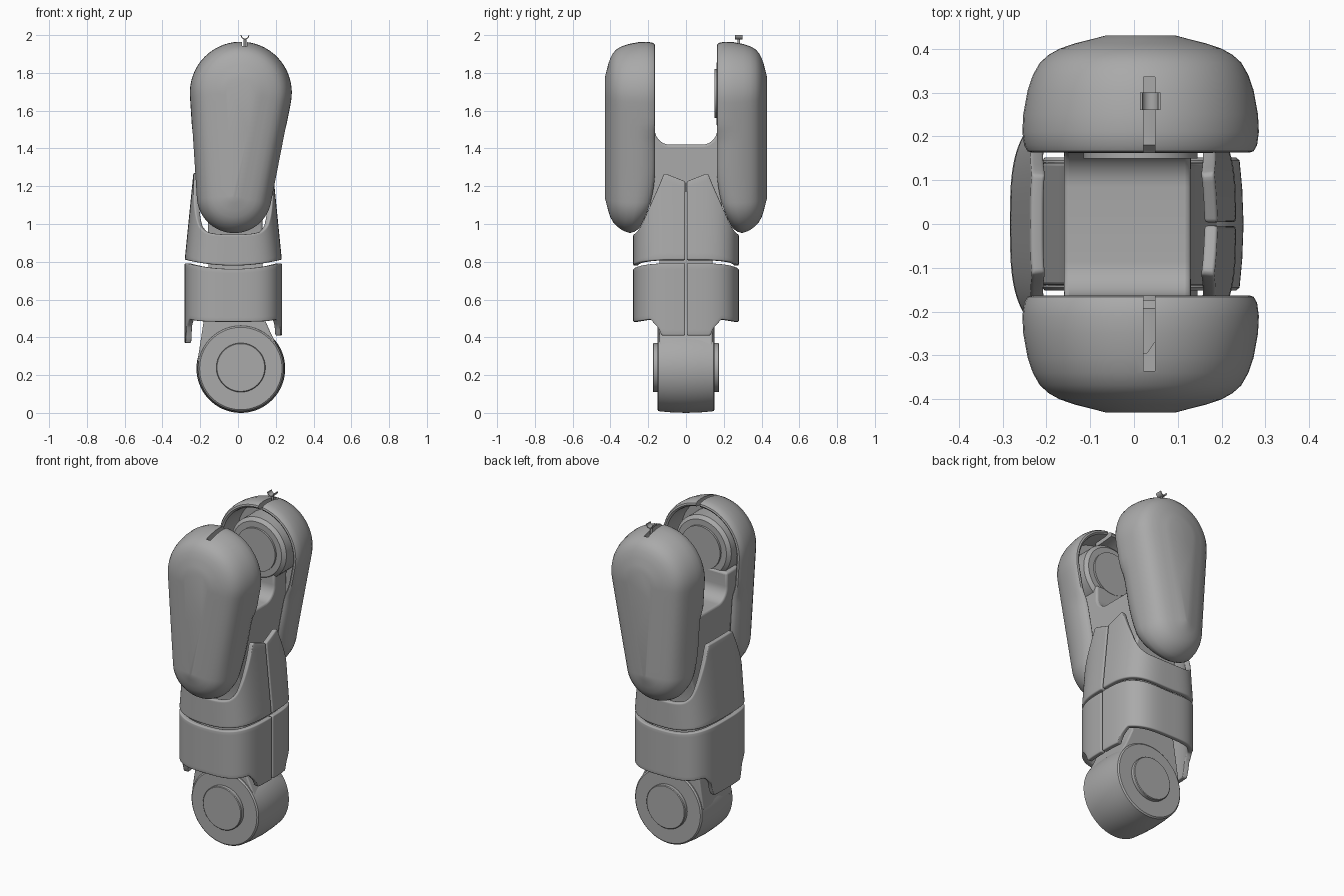
import bpy, bmesh, math
from math import sin, cos, pi

if "Cube" in bpy.data.objects:
    bpy.data.objects.remove(bpy.data.objects["Cube"])

grey = bpy.data.materials.new("mid grey")
grey.use_nodes = True
grey.diffuse_color = (0.4, 0.4, 0.4, 1)
bsdf = next(n for n in grey.node_tree.nodes if n.type == "BSDF_PRINCIPLED")
bsdf.inputs["Base Color"].default_value = (0.4, 0.4, 0.4, 1)


def activate(ob):
    bpy.ops.object.select_all(action="DESELECT")
    ob.select_set(True)
    bpy.context.view_layer.objects.active = ob


def finish(name, bm, bevel=0, thickness=0, recalc=True):
    if recalc:
        bmesh.ops.recalc_face_normals(bm, faces=bm.faces)
    me = bpy.data.meshes.new(name)
    bm.to_mesh(me)
    bm.free()
    me.materials.append(grey)
    ob = bpy.data.objects.new(name, me)
    bpy.context.collection.objects.link(ob)
    activate(ob)
    bpy.ops.object.shade_smooth_by_angle(angle=math.radians(40))
    if thickness:
        m = ob.modifiers.new("thickness", "SOLIDIFY")
        m.thickness, m.offset = thickness, -1
    if bevel:
        m = ob.modifiers.new("rounding", "BEVEL")
        m.width, m.segments = bevel, 3
        m.limit_method, m.angle_limit = "ANGLE", math.radians(50)
    return ob


def loft(name, rings, closed=True, caps=True, **kw):
    """Skin a list of equal-length point rings."""
    bm = bmesh.new()
    rows = [[bm.verts.new(p) for p in ring] for ring in rings]
    n = len(rows[0])
    for a, b in zip(rows, rows[1:]):
        for i in range(n if closed else n - 1):
            j = (i + 1) % n
            bm.faces.new((a[i], a[j], b[j], b[i]))
    if caps:
        bm.faces.new(rows[0])
        bm.faces.new(rows[-1])
    return finish(name, bm, **kw)


def lathe(name, cx, cz, profile):
    """Turn (radius, y) pairs round an axis along y."""
    steps = [2 * pi * i / 72 for i in range(72)]
    return loft(name, [[(cx + r * cos(t), y, cz + r * sin(t)) for t in steps]
                       for r, y in profile])


def interp(x, pts):
    for (x0, v0), (x1, v1) in zip(pts, pts[1:]):
        if x <= x1:
            return v0 + (v1 - v0) * max(0, x - x0) / (x1 - x0)
    return pts[-1][1]


# Shoulder shells: hollow tapered capsules facing each other
def capsule(inset):
    x1, z1, r1 = 0.015, 1.695, 0.27 - inset
    x2, z2, r2 = -0.02, 1.15, 0.20 - inset
    axis = math.atan2(z1 - z2, x1 - x2)
    half = pi / 2 + math.asin((r1 - r2) / math.hypot(x1 - x2, z1 - z2))
    top = [(x1 + r1 * cos(axis + t), z1 + r1 * sin(axis + t))
           for t in (half * (i / 16 - 1) for i in range(33))]
    bot = [(x2 + r2 * cos(axis + t), z2 + r2 * sin(axis + t))
           for t in (half + (2 * pi - 2 * half) * i / 32 for i in range(33))]

    def side(p, q):
        return [(p[0] + (q[0] - p[0]) * i / 14, p[1] + (q[1] - p[1]) * i / 14)
                for i in range(1, 14)]
    return top + side(top[-1], bot[0]) + bot + side(bot[-1], top[0])


def shell_ring(inset, y, s):
    ring = []
    plain, tucked = capsule(inset), capsule(inset + 0.02 if inset < 0.1 else inset)
    for (x, z), (tx, tz) in zip(plain, tucked):
        step = min(1, max(0, (1.53 - z) / 0.1))
        w = step * step * (3 - 2 * step) * min(1, max(0, 1 - (y - 0.163) / 0.08))
        lift = 0.085 * (max(0, 1.3 - z) / 0.35) ** 2 * max(0, 1 - (y - 0.163) / 0.2)
        ring.append((x + (tx - x) * w, s * (y + lift), z + (tz - z) * w))
    return ring


shell_profile = [(0.045, 0.30), (0.036, 0.19), (0.032, 0.17), (0.022, 0.163),
                 (0.012, 0.166), (0.004, 0.18), (0, 0.21), (0.002, 0.25),
                 (0.012, 0.305), (0.024, 0.34), (0.04, 0.368), (0.06, 0.386),
                 (0.085, 0.40), (0.12, 0.412), (0.16, 0.422), (0.19, 0.43)]

for s, side in ((-1, "front"), (1, "back")):
    shell = loft(side + "_shoulder_shell",
                 [shell_ring(d, y, s) for d, y in shell_profile])
    # Narrow slot in the crown of the shell
    bpy.ops.mesh.primitive_cube_add(size=1, location=(0.035, s * 0.235, 1.98))
    cutter = bpy.context.object
    cutter.name = "slot_cutter"
    cutter.scale = (0.026, 0.2, 0.12)
    cutter.hide_render = True
    m = shell.modifiers.new("slot", "BOOLEAN")
    m.operation, m.object, m.solver = "DIFFERENCE", cutter, "EXACT"
    activate(shell)
    bpy.ops.object.modifier_apply(modifier="slot")
    bpy.data.objects.remove(cutter)
    # Joint hub inside the shell
    y0 = 0.150 if s > 0 else 0.163
    lathe(side + "_shoulder_hub", 0.015, 1.69,
          [(0.13, s * y0), (0.13, s * (y0 + 0.012)), (0.165, s * (y0 + 0.012)),
           (0.185, s * (y0 + 0.03)), (0.185, s * 0.305)])


# Fork: U-shaped frame carrying both hubs
arc = [(0.085 + 0.08 * sin(t), 1.50 - 0.08 * cos(t))
       for t in (pi / 2 * i / 10 for i in range(11))]
half = arc + [(0.165, 1.58), (0.29, 1.58), (0.27, 1.3), (0.15, 1.0), (0.15, 0.85)]
fork = half + [(-y, z) for y, z in reversed(half)]
loft("fork_frame", [[(x, y, z) for y, z in fork] for x in (-0.16, 0.13)], bevel=0.012)

# Forearm core running down into the wrist
core = [(-0.215, 0.27), (-0.175, 0.53), (-0.155, 0.65), (-0.155, 0.9),
        (0.13, 0.9), (0.13, 0.52), (0.17, 0.43), (0.22, 0.33)]
loft("forearm_core", [[(x, y, z) for x, z in core] for y in (-0.14, 0.14)], bevel=0.008)

# Wrist drum with end discs
lathe("wrist_drum", 0.015, 0.235,
      [(0.218, -0.152), (0.226, -0.145), (0.232, -0.08), (0.235, 0),
       (0.232, 0.08), (0.226, 0.145), (0.218, 0.152)])
lathe("wrist_discs", 0.015, 0.24,
      [(0.126, -0.176), (0.13, -0.172), (0.13, 0.172), (0.126, 0.176)])


# Forearm covers: wrapped bands, split along the left side
def section(t, z):
    a = 0.258 - 0.1 * max(0, z - 0.8)
    r = (abs(cos(t) / a) ** 3.3 + abs(sin(t) / 0.28) ** 3.3) ** (-1 / 3.3)
    return r * cos(t) - 0.025, r * sin(t)


def seam(x, y):
    return 0.772 + 0.03 * min(1, (x + 0.025) ** 2 / 0.065)


def upper_top(x, y):
    middle = 1.225 if x > 0 else 1.27
    return interp(abs(y), [(0, middle), (0.14, 1.27), (0.2, 1.12),
                           (0.245, 0.995), (0.265, 0.96), (0.28, 0.945)])


def lower_bottom(x, y):
    tab = 0.41 if x > 0 else 0.37
    return interp(abs(y), [(0, tab), (0.13, tab), (0.147, 0.45),
                           (0.19, 0.495), (0.28, 0.482)])


def band(name, bottom, top):
    angles = [0.018 + (2 * pi - 0.036) * i / 150 for i in range(151)]
    rings = []
    for j in range(13):
        ring = []
        for t in angles:
            x, y = section(t, 0.8)
            lo, hi = bottom(x, y), top(x, y)
            z = lo + (hi - lo) * j / 12
            ring.append((*section(t, z), z))
        rings.append(ring)
    loft(name, rings, closed=False, caps=False, recalc=False,
         thickness=0.03, bevel=0.008)


band("upper_forearm_cover", lambda x, y: seam(x, y) + 0.008, upper_top)
band("lower_forearm_cover", lower_bottom, lambda x, y: seam(x, y) - 0.01)

# Small cable clip on the back shell: open cup on a stem
cup = [(r * cos(t), r * sin(t)) for r, ts in ((0.023, range(13)), (0.018, range(12, -1, -1)))
       for t in (pi + pi * i / 12 for i in ts)]
loft("clip_cup", [[(0.037 + x, y, 2.0 + z) for x, z in cup] for y in (0.26, 0.30)])
bpy.ops.mesh.primitive_cylinder_add(vertices=16, radius=0.007, depth=0.1,
                                    location=(0.037, 0.28, 1.93))
stem = bpy.context.object
stem.name = "clip_stem"
stem.data.materials.append(grey)
bpy.ops.object.shade_smooth_by_angle(angle=math.radians(40))
